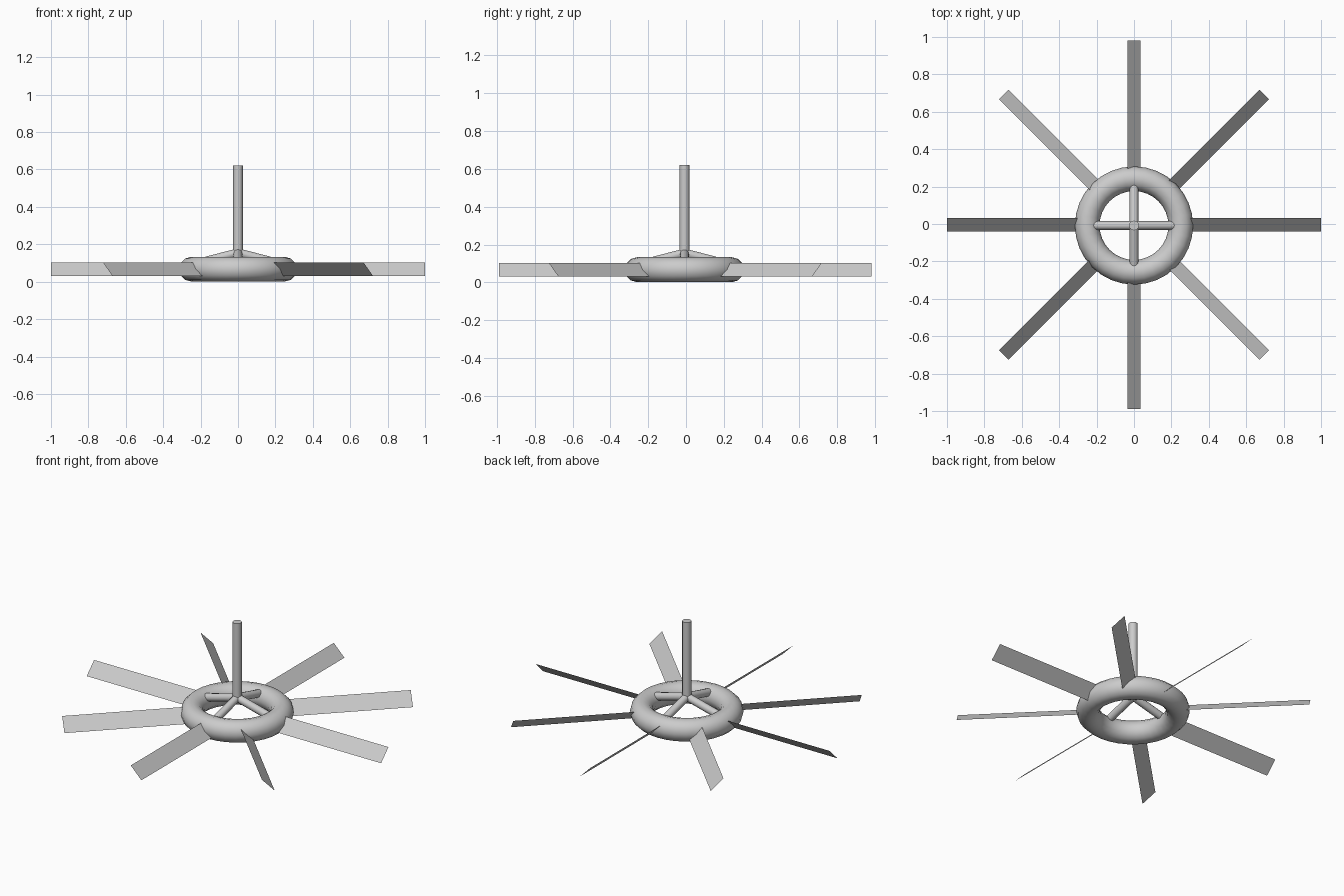
import bpy, bmesh
from math import pi, sin, cos
from mathutils import Vector, Matrix

if "Cube" in bpy.data.objects:
    bpy.data.objects.remove(bpy.data.objects["Cube"])

CY = -0.008   # hub sits slightly off the blade tips' centre
ZC = 0.067    # height of ring and blades


def finish(obj, name):
    obj.name = name
    bpy.ops.object.shade_smooth_by_angle(angle=0.6)
    return obj


def rod(name, a, b, r, sides):
    a, b = Vector(a), Vector(b)
    d = b - a
    bpy.ops.mesh.primitive_cylinder_add(
        vertices=sides, radius=r, depth=d.length, location=(a + b) / 2,
        rotation=d.to_track_quat('Z', 'Y').to_euler())
    return finish(bpy.context.object, name)


def blade(name, ang, tilt_ang, tip):
    # flat strip, pitched 45 degrees; opposite blades share one plane
    u = Vector((cos(ang), sin(ang), 0))
    side = Vector((-sin(tilt_ang), cos(tilt_ang), 1)) * 0.036
    mid = Vector((0, 0, ZC))
    centre = mid + Vector((0, CY / 2, 0))
    bm = bmesh.new()
    pts = [u * 0.285 - side, u * tip - side, u * tip + side, u * 0.285 + side]
    bm.faces.new([bm.verts.new(centre + p) for p in pts])
    bm.normal_update()
    for f in bm.faces:
        if f.normal.z < 0:
            f.normal_flip()
    mesh = bpy.data.meshes.new(name)
    bm.to_mesh(mesh)
    bm.free()
    bpy.context.collection.objects.link(bpy.data.objects.new(name, mesh))


# hub ring
bpy.ops.mesh.primitive_torus_add(
    major_segments=32, minor_segments=12, major_radius=0.25,
    minor_radius=0.066, location=(0, CY, ZC))
finish(bpy.context.object, "hub_ring")

# hanging pole
rod("pole", (0, CY, 0.14), (0, CY, 0.62), 0.026, 12)

# sloping spokes from pole to ring
for i in range(4):
    c, s = cos(i * pi / 2), sin(i * pi / 2)
    rod(f"spoke_{i + 1}", (0, CY, 0.155),
        (c * 0.22, CY + s * 0.22, 0.098), 0.023, 12)

# eight blades
for i in range(8):
    tip = 1.0 if i % 4 == 0 else 0.985
    blade(f"blade_{i + 1}", i * pi / 4, (i % 4) * pi / 4, tip)
